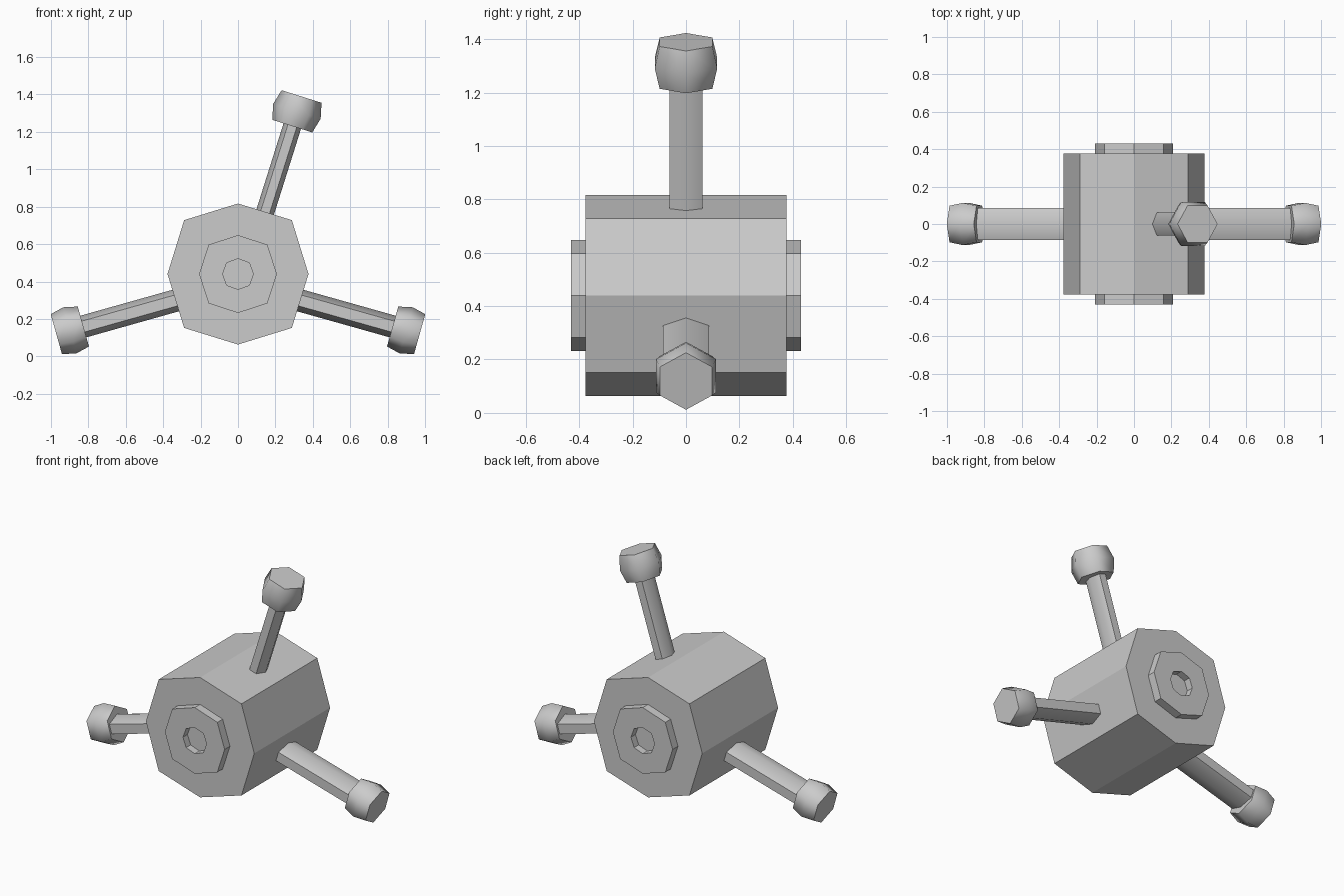
import bpy, bmesh, math
from mathutils import Vector

if "Cube" in bpy.data.objects:
    bpy.data.objects.remove(bpy.data.objects["Cube"])

CZ = 0.44  # height of the body axis


def loft(name, rings, smooth_angle=None):
    """Skin a stack of equal-sized rings and cap both ends."""
    bm = bmesh.new()
    vs = [[bm.verts.new(p) for p in r] for r in rings]
    n = len(rings[0])
    for a, b in zip(vs, vs[1:]):
        for i in range(n):
            j = (i + 1) % n
            bm.faces.new((a[i], a[j], b[j], b[i]))
    bm.faces.new(vs[0])
    bm.faces.new(vs[-1])
    bmesh.ops.recalc_face_normals(bm, faces=bm.faces[:])
    if smooth_angle:
        for f in bm.faces:
            f.smooth = True
        for e in bm.edges:
            e.smooth = e.calc_face_angle(0) < math.radians(smooth_angle)
    me = bpy.data.meshes.new(name)
    bm.to_mesh(me)
    bm.free()
    ob = bpy.data.objects.new(name, me)
    bpy.context.collection.objects.link(ob)
    return ob


def octagon(r, d, y):
    """Octagon around the body axis: r on the axes, d for the corner points."""
    pts = [(r, 0), (d, d), (0, r), (-d, d), (-r, 0), (-d, -d), (0, -r), (d, -d)]
    return [Vector((x, y, CZ + z)) for x, z in pts]


def hexagon(center, axis, half_in_plane, half_y):
    """Hexagon across an axis in the XZ plane, with points in that plane."""
    perp = Vector((-axis.z, 0, axis.x))
    side = Vector((0, half_y / math.cos(math.pi / 6), 0))
    return [center + perp * half_in_plane * math.cos(a) + side * math.sin(a)
            for a in (i * math.pi / 3 for i in range(6))]


def limb(prefix, start, knob, thick, width, half_len, r_end, r_mid):
    """Hexagonal rod ending in a barrel-shaped knob."""
    s, k = (Vector((p[0], 0, p[1])) for p in (start, knob))
    ax = (k - s).normalized()
    loft(prefix + "_rod", [hexagon(p, ax, thick, width) for p in (s, k)], 65)
    rings = [hexagon(k + ax * t * half_len, ax, r, r * 0.88)
             for t, r in ((-1, r_end), (0, r_mid), (1, r_end))]
    loft(prefix + "_knob", rings, 65)


# Body drum
loft("body", [octagon(0.377, 0.288, y) for y in (-0.377, 0.377)])

# Hub plates with a recessed centre, front and back
for name, s in (("front_hub", -1), ("back_hub", 1)):
    loft(name, [octagon(0.208, 0.157, s * 0.36), octagon(0.208, 0.157, s * 0.43),
                octagon(0.082, 0.06, s * 0.43), octagon(0.082, 0.06, s * 0.385)])

# Lower arms, mirrored left and right
for name, s in (("right_arm", 1), ("left_arm", -1)):
    limb(name, (s * 0.22, 0.33), (s * 0.899, 0.139), 0.06, 0.086, 0.075, 0.111, 0.128)

# Upper arm
limb("upper_arm", (0.107, 0.65), (0.315, 1.31), 0.049, 0.061, 0.083, 0.112, 0.133)
